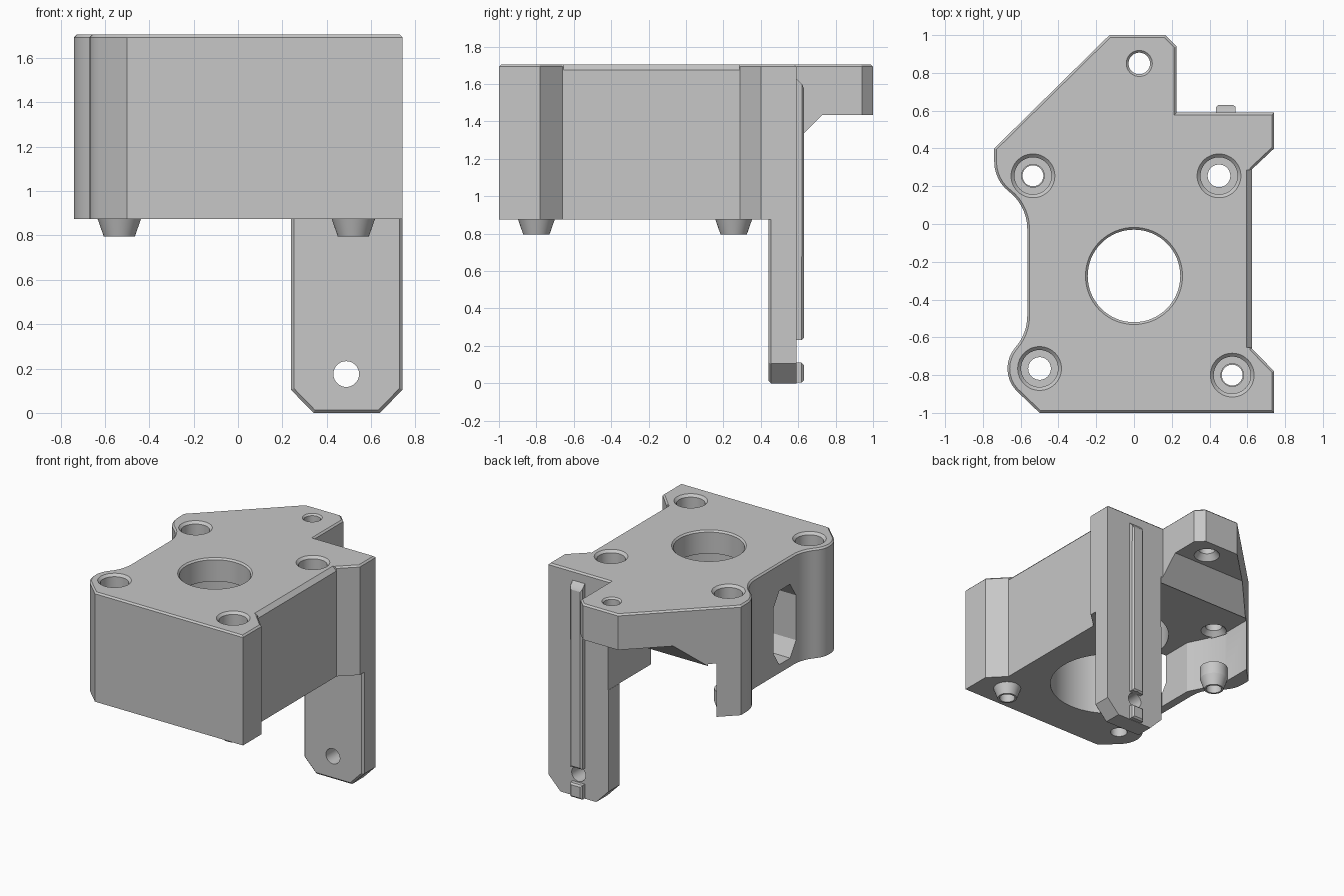
import bpy, bmesh, math
from mathutils import Matrix, Vector

cube = bpy.data.objects.get("Cube")
if cube:
    bpy.data.objects.remove(cube, do_unlink=True)

grey = bpy.data.materials.new("mid grey plastic")
grey.use_nodes = True
COLOUR = (0.57, 0.57, 0.57, 1)
grey.diffuse_color = COLOUR
grey.node_tree.nodes["Principled BSDF"].inputs["Base Color"].default_value = COLOUR

LOW, TOP, CEILING, SIDE = 0.875, 1.705, 1.28, 0.742


def make(name, bm):
    bmesh.ops.recalc_face_normals(bm, faces=bm.faces)
    mesh = bpy.data.meshes.new(name)
    bm.to_mesh(mesh)
    bm.free()
    mesh.materials.append(grey)
    ob = bpy.data.objects.new(name, mesh)
    bpy.context.collection.objects.link(ob)
    return ob


def prism(name, points, lo, hi, axis="z", bevel=0, bevel_test=None):
    """Extrude a 2D profile: axis z takes (x, y), y takes (x, z), x takes (y, z).
    Edges whose midpoint passes bevel_test are chamfered."""
    place = {"z": lambda a, b, t: (a, b, t), "y": lambda a, b, t: (a, t, b),
             "x": lambda a, b, t: (t, a, b)}[axis]
    bm = bmesh.new()
    face = bm.faces.new([bm.verts.new(place(a, b, lo)) for a, b in points])
    ext = bmesh.ops.extrude_face_region(bm, geom=[face])
    step = Vector(place(0, 0, hi - lo))
    bmesh.ops.translate(bm, vec=step, verts=[g for g in ext["geom"] if isinstance(g, bmesh.types.BMVert)])
    bmesh.ops.recalc_face_normals(bm, faces=bm.faces)
    if bevel:
        edges = [e for e in bm.edges if bevel_test((e.verts[0].co + e.verts[1].co) / 2)]
        bmesh.ops.bevel(bm, geom=edges, offset=bevel, segments=1, affect="EDGES")
    return make(name, bm)


def cone(name, x, y, lo, hi, r_lo, r_hi, sides=48):
    bm = bmesh.new()
    bmesh.ops.create_cone(bm, cap_ends=True, segments=sides, radius1=r_lo, radius2=r_hi, depth=hi - lo,
                          matrix=Matrix.Translation((x, y, (lo + hi) / 2)))
    return make(name, bm)


def cut(ob, *cutters):
    for c in cutters:
        c.hide_render = True
        mod = ob.modifiers.new("cut", "BOOLEAN")
        mod.operation, mod.solver, mod.object = "DIFFERENCE", "EXACT", c
        bpy.ops.object.select_all(action="DESELECT")
        bpy.context.view_layer.objects.active = ob
        ob.select_set(True)
        bpy.ops.object.modifier_apply(modifier=mod.name)
        bpy.data.objects.remove(c, do_unlink=True)


def arc(cx, cy, r, start, end, n=8):
    angles = [math.radians(start + (end - start) * i / n) for i in range(n + 1)]
    return [(cx + r * math.cos(a), cy + r * math.sin(a)) for a in angles]


# Main housing with its back arm and an S-curved right wall
outline = [(-0.50, -1), (SIDE, -1), (SIDE, -0.78), (0.625, -0.66), (0.625, 0.29), (SIDE, 0.40),
           (SIDE, 0.59), (0.225, 0.59), (0.225, 0.94), (0.165, 1), (-0.13, 1), (-0.74, 0.40)]
outline += arc(-0.54, 0.33, 0.20, 180, 232.3, 6)
outline += arc(-0.815, -0.026, 0.25, 52.3, 0, 7)[1:]
outline += arc(-0.815, -0.487, 0.25, 0, -41.4, 6)
outline += arc(-0.50, -0.765, 0.17, 138.6, 222, 8)[1:]
housing = prism("housing", outline, LOW, TOP, bevel=0.012, bevel_test=lambda p: p.z > TOP - 0.001)

# Bore, round cavity, and the thin-walled cavity that opens to the back
rear = [(0.24, 0.56), (-0.62, 0.56), (-0.62, 0.28), (-0.57, 0.14), (-0.50, 0), (-0.50, -0.28), (0.24, -0.1)]
cut(housing,
    cone("bore", 0, -0.275, 1.2, 2, 0.245, 0.245, 64),
    cone("bore_rim", 0, -0.275, TOP - 0.012, TOP + 0.01, 0.245, 0.267, 64),
    cone("motor_cavity", 0, -0.275, 0.5, 1.53, 0.425, 0.425, 64),
    prism("rear_cavity", rear, 0.5, CEILING),
    prism("arm_underside", [(0.55, 0.5), (0.55, 1.255), (0.73, 1.435), (1.2, 1.435), (1.2, 0.5)],
          -0.62, 0.24, "x"))

# Wide chamfer along the top of the recessed left wall
cut(housing, prism("wall_chamfer", [(0.585, 1.715), (0.64, 1.66), (0.64, 1.715)], -0.655, 0.285, "y"))

# Long eight-sided window in the curved right wall
window = [(-0.51, 1.05), (-0.44, 0.94), (-0.31, 0.94), (-0.24, 1.05),
          (-0.24, 1.39), (-0.31, 1.50), (-0.44, 1.50), (-0.51, 1.39)]
cut(housing, prism("side_window", window, -0.9, -0.2, "x"))

# Counterbored screw holes
SCREWS = [(-0.535, 0.255), (0.45, 0.255), (-0.50, -0.765), (0.52, -0.80)]
for x, y in SCREWS:
    cut(housing,
        cone("counterbore", x, y, 1.45, 2, 0.098, 0.098),
        cone("counterbore_rim", x, y, TOP - 0.018, TOP + 0.01, 0.098, 0.126),
        cone("screw_hole", x, y, 0.5, 1.6, 0.06, 0.06))

# Arm hole, flared below, and the matching flare in the cavity ceiling
cut(housing,
    cone("arm_hole", 0.028, 0.85, 1, 2, 0.057, 0.057),
    cone("arm_hole_rim", 0.028, 0.85, TOP - 0.012, TOP + 0.01, 0.057, 0.079),
    cone("arm_hole_flare", 0.028, 0.85, 1.425, 1.48, 0.1, 0.057),
    cone("ceiling_flare", *SCREWS[0], CEILING - 0.01, CEILING + 0.035, 0.1, 0.06))

# Tapered bosses under two opposite screw holes; the right one has a short sleeve inside the cavity
left_boss = cone("left_boss", *SCREWS[3], 0.795, LOW, 0.07, 0.098)
right_boss = cone("right_boss", *SCREWS[0], 0.795, LOW, 0.07, 0.098)
sleeve = cone("right_boss_sleeve", *SCREWS[0], LOW, 0.97, 0.098, 0.098)
for part, spot in ((left_boss, SCREWS[3]), (right_boss, SCREWS[0]), (sleeve, SCREWS[0])):
    cut(part, cone("boss_hole", *spot, 0.5, 1.2, 0.055, 0.055))

# Hanging leg with clipped corners
leg_profile = [(0.34, 0), (0.64, 0), (SIDE, 0.105), (SIDE, LOW), (0.238, LOW), (0.238, 0.105)]
leg = prism("leg", leg_profile, 0.44, 0.59, "y", bevel=0.014,
            bevel_test=lambda p: p.y < 0.441 and p.z < LOW - 0.01)

# Guide rib up the back of the leg, broken at the pin hole
rib = prism("guide_rib", [(0.58, 0.23), (0.63, 0.23), (0.63, 1.59), (0.59, 1.63), (0.58, 1.63)],
            0.435, 0.537, "x", bevel=0.012, bevel_test=lambda p: p.y > 0.629)
stub = prism("guide_rib_stub", [(0.58, 0.003), (0.63, 0.003), (0.63, 0.11), (0.58, 0.11)],
             0.435, 0.537, "x", bevel=0.012, bevel_test=lambda p: p.y > 0.629)

for part in (leg, rib, stub):
    cut(part, prism("pin_hole", arc(0.488, 0.175, 0.058, 0, 352.5, 47), 0.3, 0.8, "y"))

# Smooth round walls, crisp edges
bpy.ops.object.select_all(action="DESELECT")
for ob in bpy.context.scene.objects:
    if ob.type == "MESH":
        ob.select_set(True)
        bpy.context.view_layer.objects.active = ob
bpy.ops.object.shade_smooth_by_angle(angle=math.radians(25))
